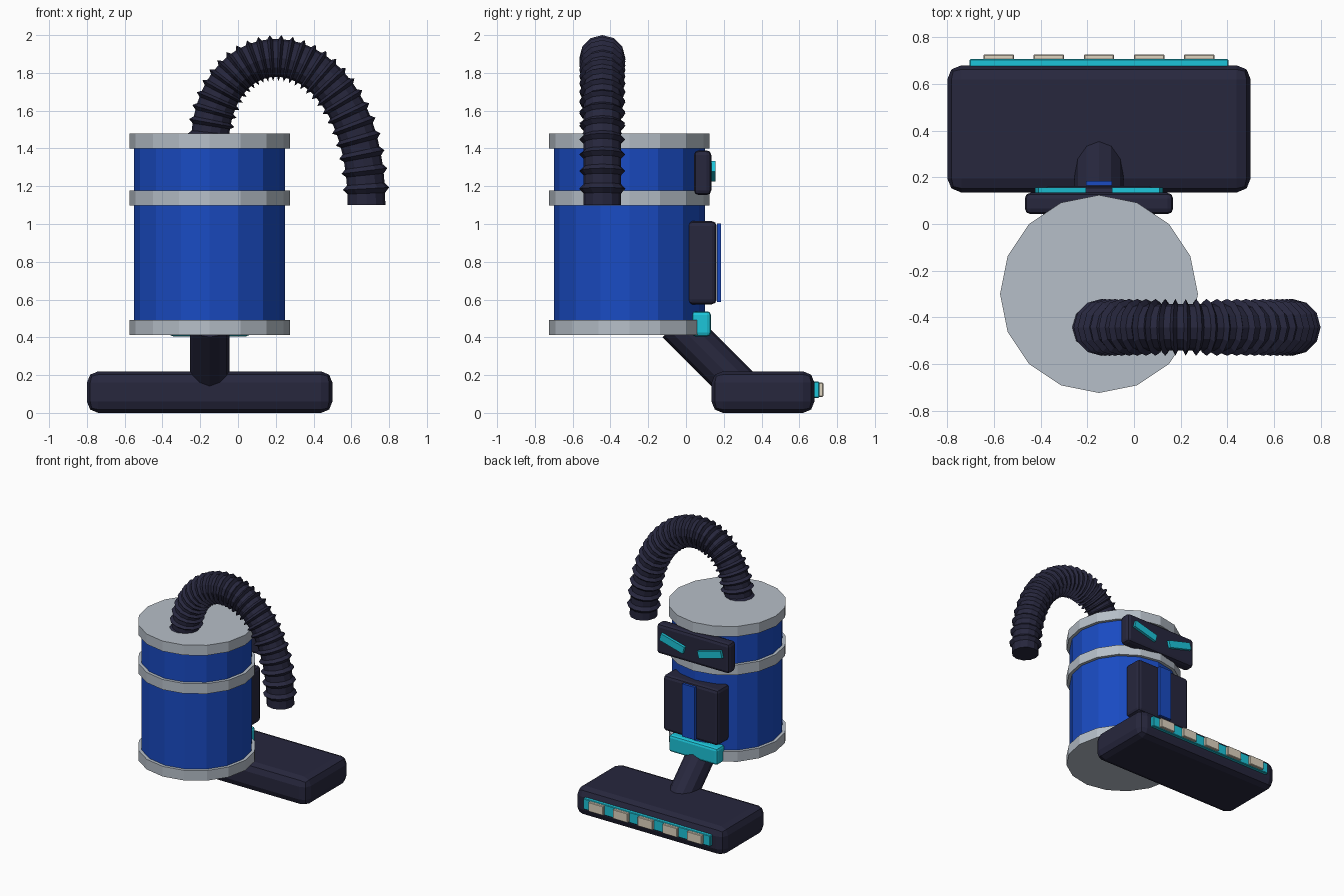
import bpy, bmesh, math
from mathutils import Vector, Matrix

if "Cube" in bpy.data.objects:
    bpy.data.objects.remove(bpy.data.objects["Cube"])


def material(name, rgb):
    m = bpy.data.materials.new(name)
    m.diffuse_color = (*rgb, 1)
    m.use_nodes = True
    m.node_tree.nodes["Principled BSDF"].inputs["Base Color"].default_value = m.diffuse_color
    return m


BLUE = material("blue paint", (0.010, 0.070, 0.54))
GREY = material("light grey metal", (0.47, 0.52, 0.58))
DARK = material("dark plastic", (0.020, 0.020, 0.047))
TEAL = material("teal glow", (0.012, 0.56, 0.70))
CREAM = material("cream bristle", (0.74, 0.66, 0.53))
CX = -0.15  # centre line of the body


def finish(name, bm, mat):
    bmesh.ops.recalc_face_normals(bm, faces=bm.faces[:])
    me = bpy.data.meshes.new(name)
    bm.to_mesh(me)
    bm.free()
    me.materials.append(mat)
    ob = bpy.data.objects.new(name, me)
    bpy.context.collection.objects.link(ob)
    return ob


def box(name, x, y, z, mat, bevel=0.0, segments=2, tilt=0.0):
    """Box from (min, max) ranges, optionally bevelled and tilted about y."""
    bm = bmesh.new()
    bmesh.ops.create_cube(bm, size=1)
    size = [r[1] - r[0] for r in (x, y, z)]
    centre = [(r[0] + r[1]) / 2 for r in (x, y, z)]
    bmesh.ops.scale(bm, vec=size, verts=bm.verts)
    if bevel:
        bmesh.ops.bevel(bm, geom=bm.edges[:], offset=bevel, segments=segments,
                        profile=0.5, affect='EDGES')
    bm.transform(Matrix.Translation(centre) @ Matrix.Rotation(tilt, 4, 'Y'))
    return finish(name, bm, mat)


def cylinder(name, a, b, radius, sides, mat):
    """Cylinder running from point a to point b."""
    a, b = Vector(a), Vector(b)
    bm = bmesh.new()
    bmesh.ops.create_cone(bm, cap_ends=True, segments=sides, radius1=radius,
                          radius2=radius, depth=(b - a).length)
    turn = (b - a).to_track_quat('Z', 'Y').to_matrix().to_4x4()
    bm.transform(Matrix.Translation((a + b) / 2) @ turn)
    return finish(name, bm, mat)


def drum(name, z0, z1, radius, mat):
    return cylinder(name, (CX, -0.30, z0), (CX, -0.30, z1), radius, 16, mat)


# Barrel body with three metal bands
drum("body_drum", 0.45, 1.44, 0.40, BLUE)
for name, z0 in (("bottom_band", 0.412), ("middle_band", 1.097), ("top_lid", 1.40)):
    drum(name, z0, z0 + 0.08, 0.424, GREY)

# Floor nozzle, neck pipe and bristle strip
box("floor_nozzle", (-0.80, 0.50), (0.135, 0.68), (0.0, 0.22), DARK, 0.06)
cylinder("neck_pipe", (CX, -0.05, 0.475), (CX, 0.295, 0.13), 0.105, 12, DARK)
box("nozzle_strip", (-0.705, 0.405), (0.66, 0.706), (0.08, 0.165), TEAL, 0.004, 1)
for i in range(5):
    x = CX + (i - 2) * 0.215
    box(f"bristle_{i + 1}", (x - 0.065, x + 0.065), (0.69, 0.727),
        (0.085, 0.16), CREAM, 0.004, 1)

# Face visor with two slanted eyes
box("visor", (CX - 0.318, CX + 0.318), (0.042, 0.134), (1.153, 1.39), DARK, 0.025)
for name, side in (("left_eye", -1), ("right_eye", 1)):
    x = CX + side * 0.165
    box(name, (x - 0.105, x + 0.105), (0.136, 0.157), (1.25, 1.307), TEAL,
        tilt=-side * math.radians(15))

# Chest panel with a blue stripe, and the teal collar under it
box("chest_panel", (CX - 0.24, CX + 0.24), (0.008, 0.162), (0.575, 1.015), DARK, 0.025)
box("chest_stripe", (CX - 0.055, CX + 0.055), (0.165, 0.184), (0.588, 1.003), BLUE)
box("collar", (CX - 0.213, CX + 0.213), (0.03, 0.132), (0.405, 0.538), TEAL, 0.02)

# Ribbed hose: rings along an arch, ridges evenly spread over the curve parameter
P = [Vector(p) for p in ((-0.15, -0.443, 1.40), (-0.15, -0.443, 2.10),
                         (0.68, -0.443, 2.06), (0.68, -0.443, 1.10))]


def arch(t):
    s = 1 - t
    return P[0] * s**3 + P[1] * 3 * s * s * t + P[2] * 3 * s * t * t + P[3] * t**3


def heading(t):
    s = 1 - t
    return ((P[1] - P[0]) * s * s + (P[2] - P[1]) * 2 * s * t
            + (P[3] - P[2]) * t * t).normalized()


STEP, SIDES = 0.036, 12
stations = [(0.0, 0.10)]
for k in range(26, -1, -1):
    t = 0.969 - k * STEP
    stations += [(t - STEP * 0.25, 0.10), (t, 0.122), (t + STEP * 0.25, 0.10)]
stations.append((1.0, 0.10))

bm = bmesh.new()
rings = []
for t, r in stations:
    side = Vector((0, 1, 0))
    out = side.cross(heading(t))
    rings.append([bm.verts.new(arch(t) + r * (math.cos(a) * side + math.sin(a) * out))
                  for a in (2 * math.pi * j / SIDES for j in range(SIDES))])
for a, b in zip(rings, rings[1:]):
    for j in range(SIDES):
        k = (j + 1) % SIDES
        bm.faces.new((a[j], a[k], b[k], b[j]))
bm.faces.new(rings[0])
bm.faces.new(rings[-1])
finish("hose", bm, DARK)
